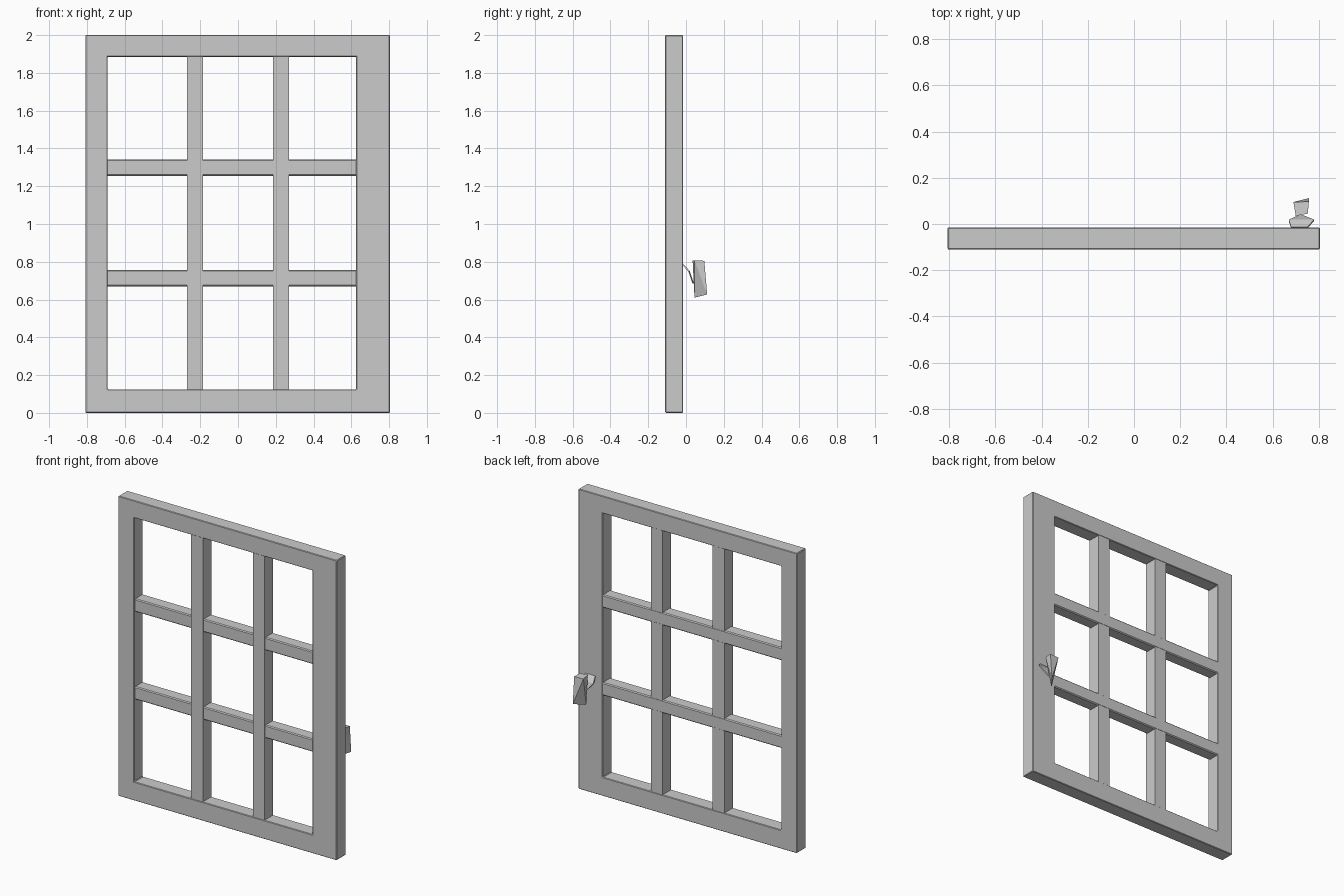
import bpy, bmesh

if "Cube" in bpy.data.objects:
    bpy.data.objects.remove(bpy.data.objects["Cube"])

BACK, FRONT = -0.015, -0.11


def make(name, verts, faces, bevel=0.0):
    me = bpy.data.meshes.new(name)
    me.from_pydata(verts, [], faces)
    bm = bmesh.new()
    bm.from_mesh(me)
    bmesh.ops.recalc_face_normals(bm, faces=bm.faces)
    bm.to_mesh(me)
    bm.free()
    ob = bpy.data.objects.new(name, me)
    bpy.context.collection.objects.link(ob)
    if bevel:
        mod = ob.modifiers.new("Bevel", 'BEVEL')
        mod.width = bevel
        mod.segments = 1
        mod.limit_method = 'ANGLE'
    return ob


def box(name, x0, x1, y0, y1, z0, z1, bevel=0.0):
    verts = [(x, y, z) for x in (x0, x1) for y in (y0, y1) for z in (z0, z1)]
    faces = [(0, 1, 3, 2), (4, 6, 7, 5), (0, 4, 5, 1), (2, 3, 7, 6), (0, 2, 6, 4), (1, 5, 7, 3)]
    return make(name, verts, faces, bevel)


# Mitred outer frame, with a wider stile on the handle side
outer = [(-0.807, 0), (0.805, 0), (0.805, 2), (-0.807, 2)]
inner = [(-0.69, 0.125), (0.625, 0.125), (0.625, 1.885), (-0.69, 1.885)]
loops = [(outer, FRONT), (inner, FRONT), (inner, BACK), (outer, BACK)]
verts = [(x, y, z) for ring, y in loops for x, z in ring]
faces = [(r * 4 + i, r * 4 + (i + 1) % 4, (r + 1) % 4 * 4 + (i + 1) % 4, (r + 1) % 4 * 4 + i)
         for r in range(4) for i in range(4)]
make("window_frame", verts, faces, 0.004)

# Glazing bars
for i, x in enumerate((-0.228, 0.228)):
    box(f"vertical_bar_{i + 1}", x - 0.043, x + 0.043, FRONT + 0.003, BACK - 0.002, 0.115, 1.895)
for i, z in enumerate((0.713, 1.298)):
    box(f"horizontal_bar_{i + 1}", -0.70, 0.635, FRONT + 0.01, BACK - 0.001, z - 0.043, z + 0.043, 0.006)

# Handle stalk: thin plate sloping down from the stile
plate = [(0.68, -0.016, 0.785), (0.75, -0.016, 0.785), (0.78, 0.016, 0.75),
         (0.722, 0.038, 0.685), (0.67, 0.016, 0.75)]
stalk = make("handle_stalk", plate, [(0, 1, 2), (0, 2, 4), (4, 2, 3)])
thick = stalk.modifiers.new("Thickness", 'SOLIDIFY')
thick.thickness = 0.008
thick.offset = 0

# Handle grip: square top tapering to a diagonal bottom edge
grip = [(0.70, 0.035, 0.808), (0.752, 0.045, 0.808), (0.757, 0.097, 0.805), (0.69, 0.095, 0.805),
        (0.705, 0.045, 0.61), (0.757, 0.112, 0.627)]
make("handle_grip", grip, [(0, 1, 2, 3), (0, 4, 1), (1, 4, 5), (1, 5, 2), (2, 5, 3), (3, 5, 4), (3, 4, 0)])
